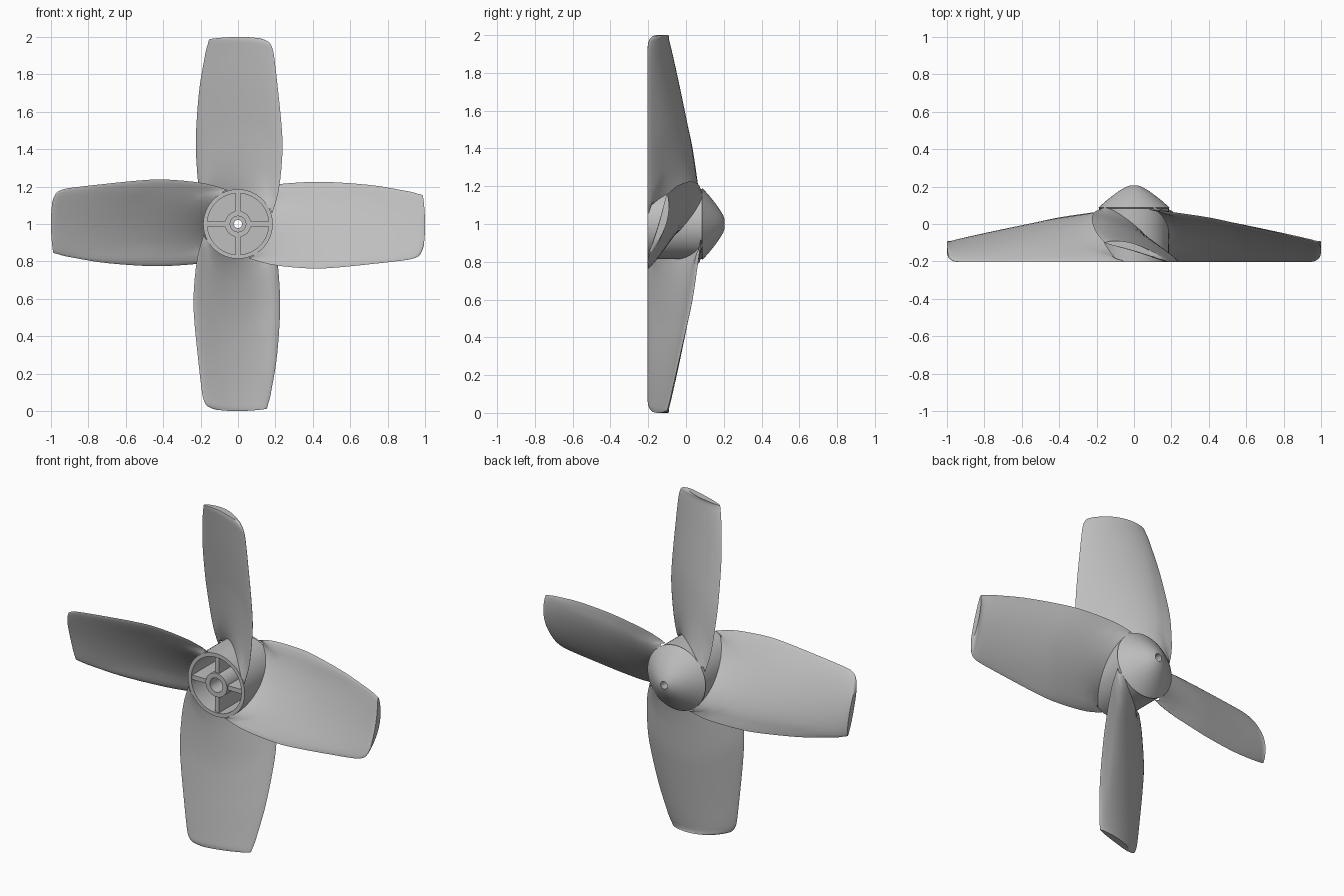
import bpy, bmesh, math

if "Cube" in bpy.data.objects:
    bpy.data.objects.remove(bpy.data.objects["Cube"])

grey = bpy.data.materials.new("plain grey")
grey.use_nodes = True
grey.diffuse_color = (0.52, 0.52, 0.52, 1)
grey.node_tree.nodes["Principled BSDF"].inputs["Base Color"].default_value = grey.diffuse_color

FRONT = -0.203
HUB_R = 0.186


def finish(name, bm, turn=0.0):
    """Turn a bmesh into a smooth object centred on the shaft axis."""
    bmesh.ops.recalc_face_normals(bm, faces=bm.faces)
    mesh = bpy.data.meshes.new(name)
    bm.to_mesh(mesh)
    bm.free()
    mesh.materials.append(grey)
    obj = bpy.data.objects.new(name, mesh)
    bpy.context.collection.objects.link(obj)
    obj.location.z = 1
    obj.rotation_euler.y = turn
    bpy.ops.object.select_all(action="DESELECT")
    obj.select_set(True)
    bpy.context.view_layer.objects.active = obj
    bpy.ops.object.shade_smooth_by_angle(angle=math.radians(35))
    return obj


def bridge(bm, a, b):
    for i in range(len(a)):
        j = (i + 1) % len(a)
        bm.faces.new((a[i], a[j], b[j], b[i]))


def spline(rows, steps):
    """Catmull-Rom interpolation through rows of values."""
    out = []
    for k in range(len(rows) - 1):
        p0, p1, p2 = rows[max(k - 1, 0)], rows[k], rows[k + 1]
        p3 = rows[min(k + 2, len(rows) - 1)]
        for m in range(steps):
            t = m / steps
            out.append([b + 0.5 * t * (c - a + t * (2*a - 5*b + 4*c - d + t * (3*(b - c) + d - a)))
                        for a, b, c, d in zip(p0, p1, p2, p3)])
    return out + [rows[-1]]


# Hub: lathe of a closed profile (radius, depth) with nose, cup and bored centre tube
profile = [(0.022, 0.205), (0.045, 0.197), (0.075, 0.18), (0.11, 0.155), (0.15, 0.123),
           (0.19, 0.088), (HUB_R, 0.084), (HUB_R, FRONT), (0.164, FRONT), (0.164, 0.05),
           (0.07, 0.05), (0.07, FRONT), (0.042, FRONT), (0.042, -0.1), (0.022, -0.1)]
bm = bmesh.new()
SIDES = 64
rings = []
for k in range(SIDES):
    a = math.tau * k / SIDES
    rings.append([bm.verts.new((r * math.cos(a), y, r * math.sin(a))) for r, y in profile])
for k in range(SIDES):
    bridge(bm, rings[k], rings[(k + 1) % SIDES])
finish("hub", bm)

# Blade stations: span, back edge x, front edge x, back edge y, front edge y
stations = [
    (0.0, -0.15, 0.16, 0.09, FRONT),
    (0.08, -0.18, 0.19, 0.08, FRONT),
    (0.2, -0.21, 0.22, 0.065, FRONT),
    (0.4, -0.225, 0.238, 0.036, FRONT),
    (0.55, -0.222, 0.232, 0.005, FRONT),
    (0.75, -0.205, 0.212, -0.04, FRONT),
    (0.92, -0.175, 0.192, -0.08, FRONT),
    (0.97, -0.162, 0.177, -0.093, -0.2),
    (0.99, -0.157, 0.155, -0.098, -0.19),
    (1.0, -0.152, 0.115, -0.1, -0.175),
]
N = 14


def make_blade(name, turn):
    bm = bmesh.new()
    rings = []
    for s, bx, fx, by, fy in spline(stations, 4):
        dx, dy = fx - bx, fy - by
        length = math.hypot(dx, dy)
        nx, ny = -dy / length, dx / length
        ring = []
        for i in range(2 * N):
            t = (1 - math.cos(math.pi * i / N)) / 2
            side = 1 if i <= N else -1
            bulge = max(4 * t * (1 - t), 0)
            off = 0.018 * bulge + side * 0.019 * bulge ** 0.6
            x = bx + dx * t + nx * off
            y = max(by + dy * t + ny * off, FRONT)
            root = math.sqrt(max(0.18 ** 2 - x * x, 0))
            z = root + (1 - 0.5 * x * x - root) * s
            ring.append(bm.verts.new((x, y, z)))
        rings.append(ring)
    for a, b in zip(rings, rings[1:]):
        bridge(bm, a, b)
    # End caps as strips between the two sides of the section
    for ring in (rings[0], rings[-1]):
        for i in range(N):
            quad = (ring[i], ring[i + 1], ring[-i - 1], ring[-i])
            bm.faces.new(list(dict.fromkeys(quad)))
    finish(name, bm, turn)


def make_spoke(name, turn):
    bm = bmesh.new()
    bmesh.ops.create_cube(bm, size=1)
    for v in bm.verts:
        v.co = (v.co.x * 0.026, -0.07 + v.co.y * 0.25, 0.117 + v.co.z * 0.11)
    finish(name, bm, turn)


for k, place in enumerate(("top", "left", "bottom", "right")):
    make_blade(place + "_blade", k * math.pi / 2)
    make_spoke(place + "_spoke", k * math.pi / 2)
